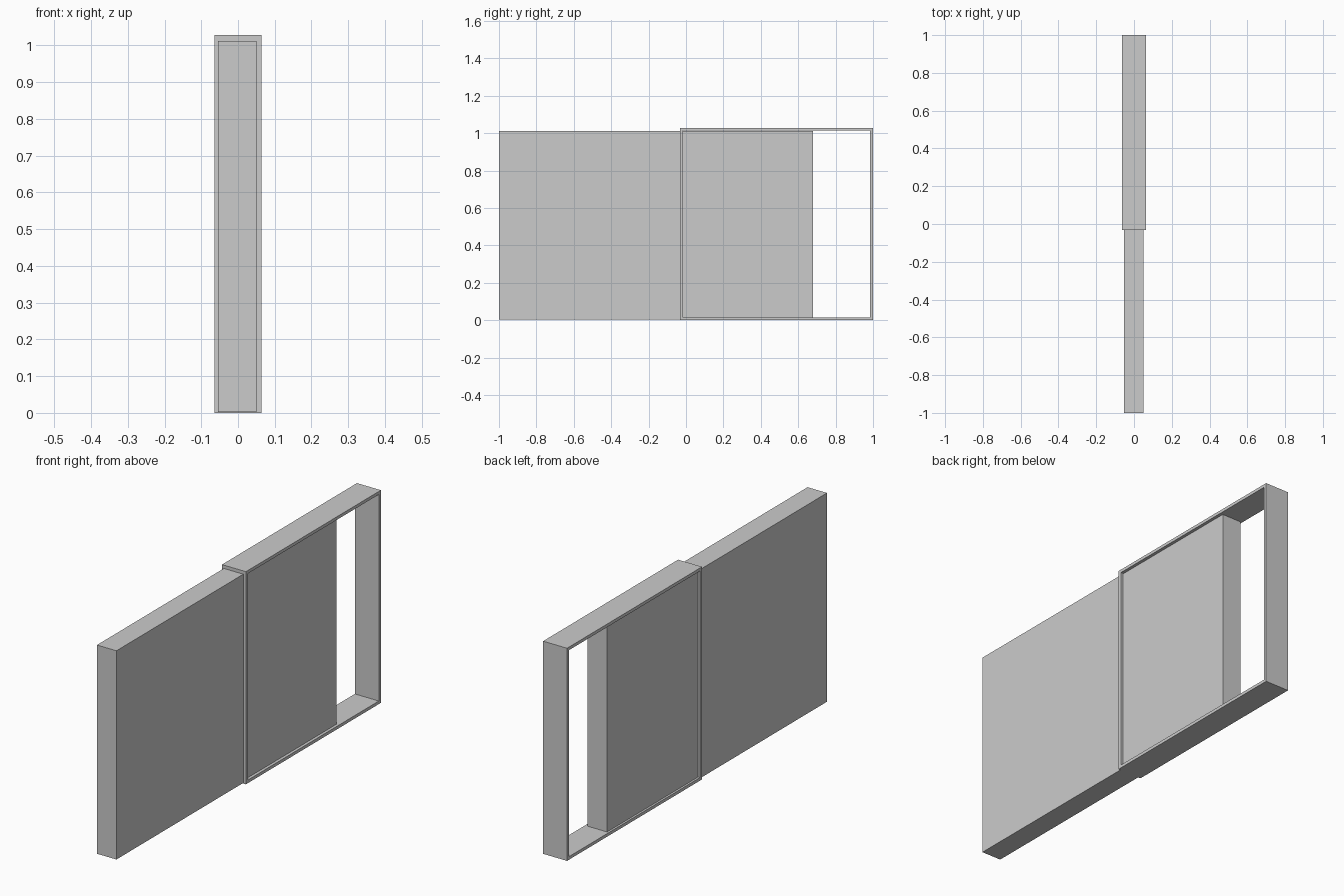
import bpy, bmesh

if "Cube" in bpy.data.objects:
    bpy.data.objects.remove(bpy.data.objects["Cube"])


def extruded_loop(name, loops, x0, x1):
    """Extrude a rectangle (or a rectangle with a rectangular hole) along x."""
    bm = bmesh.new()
    rings = []
    for y0, y1, z0, z1 in loops:
        rings.append([[bm.verts.new((x, y, z)) for y, z in
                       ((y0, z0), (y1, z0), (y1, z1), (y0, z1))] for x in (x0, x1)])
    for a, b in rings:
        for i in range(4):
            j = (i + 1) % 4
            bm.faces.new((a[i], a[j], b[j], b[i]))
    for side in range(2):
        if len(rings) == 1:
            bm.faces.new(rings[0][side])
        else:
            outer, inner = rings[0][side], rings[1][side]
            for i in range(4):
                j = (i + 1) % 4
                bm.faces.new((outer[i], outer[j], inner[j], inner[i]))
    bmesh.ops.recalc_face_normals(bm, faces=bm.faces)
    mesh = bpy.data.meshes.new(name)
    bm.to_mesh(mesh)
    bm.free()
    obj = bpy.data.objects.new(name, mesh)
    bpy.context.collection.objects.link(obj)
    return obj


# Door frame: thin rectangular ring
extruded_loop("door_frame",
              [(-0.031, 1.0, 0.0, 1.028), (-0.016, 0.984, 0.015, 1.013)],
              -0.064, 0.064)

# Sliding door panel, partly open through the frame
extruded_loop("sliding_panel", [(-1.0, 0.68, 0.003, 1.012)], -0.054, 0.05)
